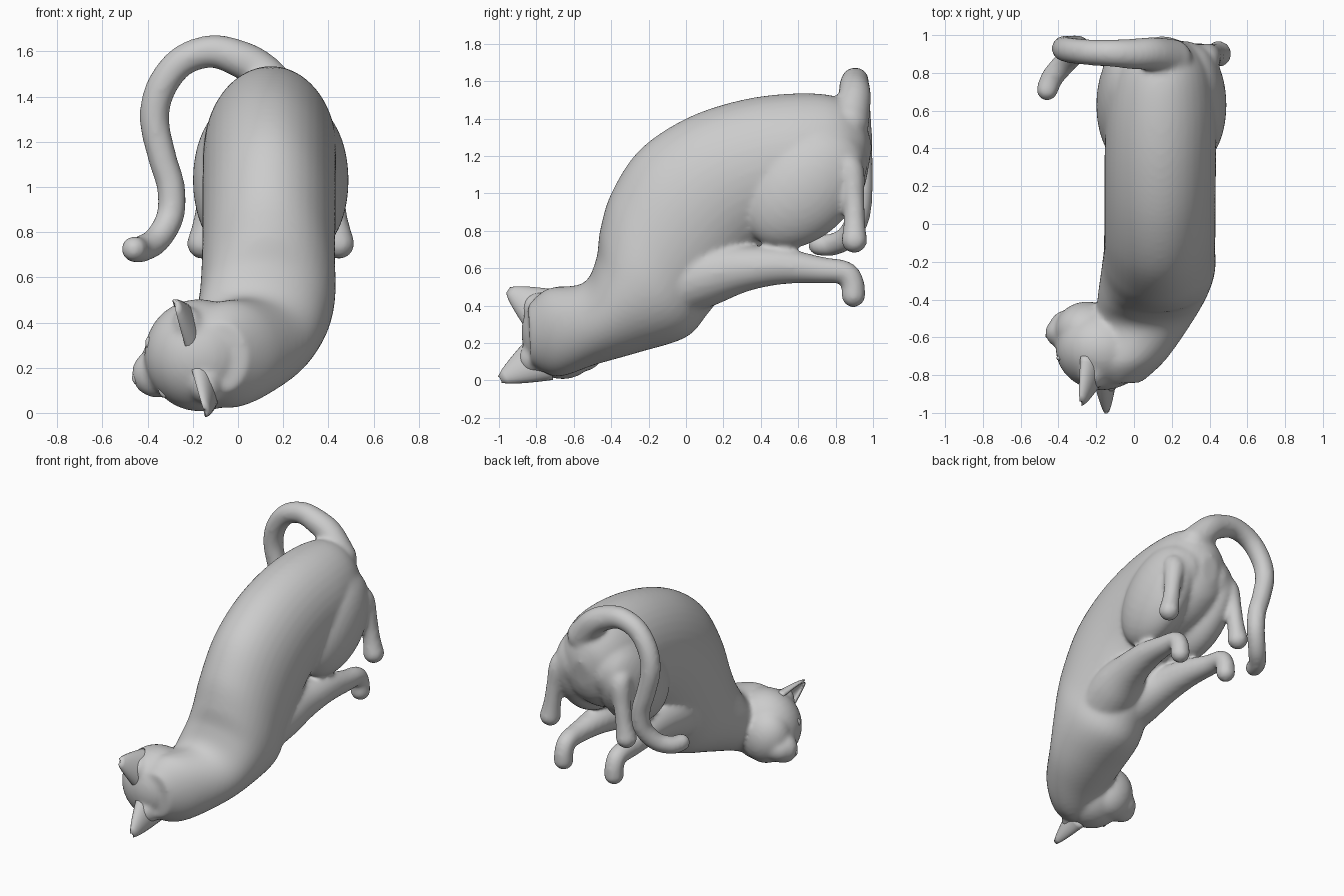
import bpy, bmesh, math
from mathutils import Vector, Matrix

if "Cube" in bpy.data.objects:
    bpy.data.objects.remove(bpy.data.objects["Cube"])

MID = 0.145                       # x of the body's mirror plane
X = Vector((1, 0, 0))
# head frame: centre, facing direction, ear-to-ear direction, crown direction
HC, F, S, U = Vector((-.17, -.66, .255)), Vector((-.963, 0, -.27)), Vector((.27, 0, -.963)), Vector((0, -1, 0))


def head_pt(f, s, u):
    return HC + F * f + S * s + U * u


def spline(rows, steps=6):
    """Catmull-Rom through rows of numbers."""
    out = []
    for i in range(len(rows) - 1):
        q = [rows[max(i - 1, 0)], rows[i], rows[i + 1], rows[min(i + 2, len(rows) - 1)]]
        for k in range(steps):
            t = k / steps
            out.append([.5 * (2 * b + (c - a) * t + (2 * a - 5 * b + 4 * c - d) * t * t
                              + (3 * b - a - 3 * c + d) * t ** 3) for a, b, c, d in zip(*q)])
    return out + [list(rows[-1])]


def loft(bm, sections, n=32):
    """Skin a list of (centre, half axis, half axis) ellipses and cap the ends."""
    rings = [[bm.verts.new(c + a * math.cos(2 * math.pi * k / n) + b * math.sin(2 * math.pi * k / n))
              for k in range(n)] for c, a, b in sections]
    faces = [bm.faces.new((p[k], p[(k + 1) % n], q[(k + 1) % n], q[k]))
             for p, q in zip(rings, rings[1:]) for k in range(n)]
    faces += [bm.faces.new(rings[0][::-1]), bm.faces.new(rings[-1])]
    bmesh.ops.recalc_face_normals(bm, faces=faces)


def ball(bm, c, radii, axes=None):
    axes = axes or (Vector((1, 0, 0)), Vector((0, 1, 0)), Vector((0, 0, 1)))
    m = Matrix([a * r for a, r in zip(axes, radii)]).transposed().to_4x4()
    m.translation = c
    v = bmesh.ops.create_uvsphere(bm, u_segments=32, v_segments=20, radius=1, matrix=m)['verts']
    bmesh.ops.recalc_face_normals(bm, faces=list({f for w in v for f in w.link_faces}))


def tube(bm, rows):
    """Round limb along rows of (x, y, z, radius), rounded at both ends."""
    pts = spline(rows)
    p = [Vector(r[:3]) for r in pts]
    secs, a = [], X.copy()
    for i, r in enumerate(pts):
        t = (p[min(i + 1, len(p) - 1)] - p[max(i - 1, 0)]).normalized()
        if i == 0 and abs(t.x) > .8:
            a = Vector((0, 1, 0))
        a = (a - t * a.dot(t)).normalized()
        secs.append((p[i], a * r[3], t.cross(a) * r[3]))
    loft(bm, secs, 20)
    for r in (pts[0], pts[-1]):
        ball(bm, Vector(r[:3]), [r[3]] * 3)


def finish(bm, name):
    me = bpy.data.meshes.new(name)
    bm.to_mesh(me)
    bm.free()
    me.polygons.foreach_set('use_smooth', [True] * len(me.polygons))
    ob = bpy.data.objects.new(name, me)
    bpy.context.collection.objects.link(ob)
    return ob


cat = bmesh.new()

# torso and neck: spine y, z, belly y, z, centre x, half width
torso = [(-.845, .40, -.83, .09, -.08, .12), (-.74, .49, -.69, .02, -.05, .22),
         (-.55, .52, -.48, .085, .05, .26), (-.48, .65, -.25, .15, .10, .29),
         (-.46, .80, .00, .23, .13, .30), (-.40, 1.0, .12, .36, .135, .295),
         (-.25, 1.23, .25, .53, .137, .295), (0, 1.40, .36, .67, .138, .295),
         (.30, 1.50, .50, .76, .14, .295), (.60, 1.535, .65, .80, .145, .29),
         (.82, 1.51, .80, .86, .15, .25), (.95, 1.39, .91, .95, .15, .17),
         (.995, 1.25, .96, 1.05, .15, .06)]
loft(cat, [(Vector((x, (ty + by) / 2, (tz + bz) / 2)), X * w, Vector((0, ty - by, tz - bz)) / 2)
           for ty, tz, by, bz, x, w in spline(torso)], 40)

# head, cheeks, muzzle, chin
ball(cat, HC, (.245, .25, .22), (F, S, U))
ball(cat, head_pt(.08, 0, -.10), (.17, .19, .15), (F, S, U))
ball(cat, head_pt(.20, .025, -.085), (.115, .11, .09), (F, S, U))
ball(cat, head_pt(.17, .025, -.13), (.12, .09, .08), (F, S, U))

# legs, both sides
d = math.sqrt(.5)
for s in (-1, 1):
    # thigh and hip
    ball(cat, Vector((MID + s * .17, .63, 1.03)), (.175, .375, .27),
         (X, Vector((0, d, d)), Vector((0, -d, d))))
    ball(cat, Vector((MID + s * .12, .70, 1.16)), (.185, .27, .24))
    hind = [(.19, .78, 1.14, .09), (.23, .87, 1.13, .08), (.265, .895, .98, .059),
            (.285, .90, .85, .058), (.302, .90, .75, .07)]
    fore = [(.06, -.1, .50, .18), (.11, .13, .57, .168), (.155, .33, .60, .122),
            (.18, .52, .61, .097), (.20, .72, .59, .072), (.20, .85, .575, .064),
            (.20, .89, .52, .063), (.20, .895, .455, .065)]
    for leg in (hind, fore):
        tube(cat, [(MID + s * x, y, z, r) for x, y, z, r in leg])

# tail
tube(cat, [(.20, .87, 1.38, .11), (.10, .90, 1.51, .09), (0, .90, 1.57, .082), (-.12, .905, 1.60, .073),
           (-.25, .91, 1.555, .069), (-.34, .92, 1.44, .068), (-.37, .93, 1.30, .066),
           (-.335, .935, 1.13, .064), (-.297, .935, 1.0, .063), (-.30, .92, .87, .062),
           (-.36, .86, .765, .061), (-.43, .78, .725, .06), (-.46, .71, .725, .058)])

# ear roots
for s, u in ((1, .15), (-1, .13)):
    ball(cat, head_pt(.01, s * .14, u), (.07, .085, .085), (F, S, U))

# fuse everything into one soft skin
body = finish(cat, 'cat_body')
rm = body.modifiers.new('fuse', 'REMESH')
rm.mode, rm.voxel_size, rm.use_smooth_shade = 'VOXEL', .014, True
sm = body.modifiers.new('soften', 'SMOOTH')
sm.factor, sm.iterations = .5, 12

# ears: hollow tapered shells opening toward the face
for side, name, crown in ((1, 'lower_ear', .33), (-1, 'upper_ear', .285)):
    bm = bmesh.new()
    base, tip = head_pt(.03, side * .13, .11), head_pt(.045, side * .245, crown)
    axis = tip - base
    wide = axis.cross(F).normalized()
    rows = []
    for i in range(9):
        t = i / 8
        r = .115 * (1 - t) ** .8 + .012
        rows.append([bm.verts.new(base + axis * t + wide * r * math.sin(a) - F * r * .55 * math.cos(a))
                     for a in (math.radians(-105 + 210 * k / 14) for k in range(15))])
    for p, q in zip(rows, rows[1:]):
        for k in range(14):
            bm.faces.new((p[k], p[k + 1], q[k + 1], q[k]))
    ear = finish(bm, name)
    so = ear.modifiers.new('thickness', 'SOLIDIFY')
    so.thickness, so.offset = .02, 0

# closed eyes and nose
for side, name in ((1, 'lower_eye'), (-1, 'upper_eye')):
    bm = bmesh.new()
    ball(bm, head_pt(.196, side * .105, .05), (.022, .034, .016), (F, S, U))
    finish(bm, name)
bm = bmesh.new()
ball(bm, head_pt(.298, .025, -.07), (.018, .026, .018), (F, S, U))
finish(bm, 'nose')
